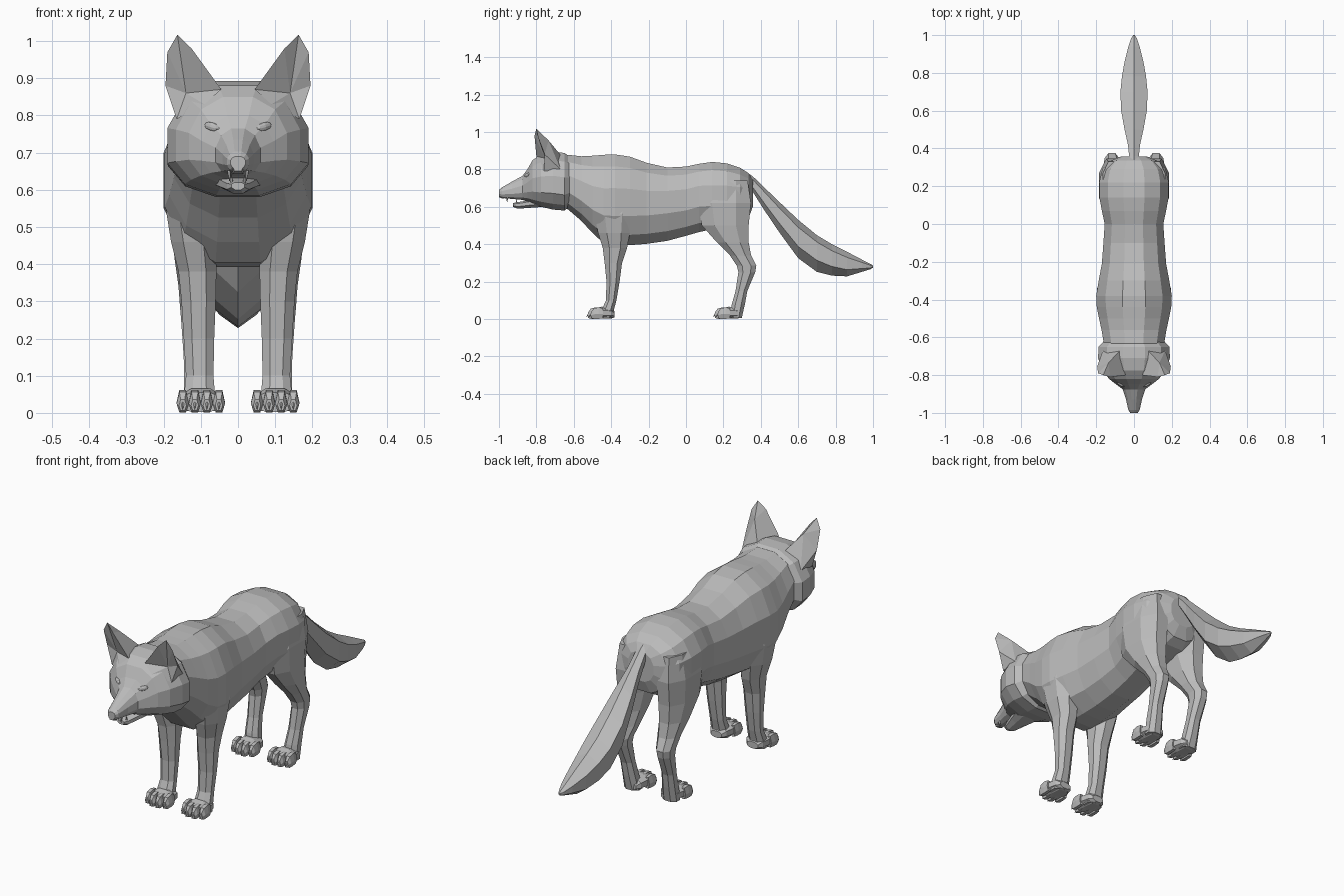
import bpy, bmesh, math
from mathutils import Vector, Matrix

fur = bpy.data.materials.new("grey fur")
fur.diffuse_color = (0.5, 0.5, 0.5, 1)


def finish(name, bm, mirror=False):
    bmesh.ops.recalc_face_normals(bm, faces=bm.faces)
    mesh = bpy.data.meshes.new(name)
    bm.to_mesh(mesh)
    bm.free()
    mesh.materials.append(fur)
    ob = bpy.data.objects.new(name, mesh)
    bpy.context.collection.objects.link(ob)
    if mirror:
        ob.modifiers.new("mirror", "MIRROR").use_mirror_merge = False
    return ob


def unit_ring(n, offset, power):
    """Rounded outline scaled to reach +-1 on both axes."""
    pts = []
    for i in range(n):
        a = 2 * math.pi * (i + offset) / n
        s, c = math.sin(a), math.cos(a)
        pts.append((math.copysign(abs(s) ** power, s), math.copysign(abs(c) ** power, c)))
    mx = max(p[0] for p in pts)
    mz = max(p[1] for p in pts)
    return [(x / mx, z / mz) for x, z in pts]


def loft(bm, rings):
    loops = [[bm.verts.new(p) for p in r] for r in rings]
    n = len(loops[0])
    for a, b in zip(loops, loops[1:]):
        for i in range(n):
            j = (i + 1) % n
            bm.faces.new((a[i], a[j], b[j], b[i]))
    bm.faces.new(loops[0])
    bm.faces.new(loops[-1])


def along_y(bm, sections, n=12, offset=0.5, power=0.9, cx=0.0):
    """Sections: y, top, bottom, half width, height of widest point."""
    unit = unit_ring(n, offset, power)
    loft(bm, [[(cx + hw * u, y, zw + v * ((top - zw) if v > 0 else (zw - bot)))
               for u, v in unit] for y, top, bot, hw, zw in sections])


def along_z(bm, sections, n=8):
    """Sections: z, y front, y back, x inner, x outer."""
    unit = unit_ring(n, 0.5, 0.9)
    loft(bm, [[((x0 + x1) / 2 + u * (x1 - x0) / 2, (y0 + y1) / 2 + v * (y1 - y0) / 2, z)
               for u, v in unit] for z, y0, y1, x0, x1 in sections])


def cone(bm, base, tip, r, n=5):
    base, tip = Vector(base), Vector(tip)
    d = tip - base
    m = Matrix.Translation((base + tip) / 2) @ d.to_track_quat("Z", "Y").to_matrix().to_4x4()
    bmesh.ops.create_cone(bm, cap_ends=True, segments=n, radius1=r, radius2=r * 0.15,
                          depth=d.length, matrix=m)


# Torso from neck to rump
bm = bmesh.new()
along_y(bm, [
    (-0.72, .86, .64, .130, .73), (-0.63, .878, .585, .160, .72),
    (-0.56, .870, .525, .172, .68), (-0.50, .873, .460, .185, .64),
    (-0.44, .878, .405, .197, .62), (-0.38, .880, .393, .200, .62),
    (-0.30, .868, .395, .187, .62), (-0.21, .835, .402, .170, .62),
    (-0.10, .810, .418, .162, .63), (0.00, .815, .445, .155, .64),
    (0.07, .830, .465, .170, .66), (0.14, .840, .480, .183, .66),
    (0.22, .832, .495, .184, .66), (0.29, .808, .515, .168, .66),
    (0.335, .780, .540, .125, .66), (0.357, .745, .60, .070, .67)])
finish("torso", bm)

# Head with muzzle and cheek ruff
bm = bmesh.new()
along_y(bm, [
    (-1.0, .690, .655, .020, .675), (-0.985, .703, .647, .030, .675),
    (-0.93, .735, .642, .042, .68), (-0.875, .765, .637, .060, .69),
    (-0.848, .800, .628, .096, .70), (-0.82, .850, .615, .132, .71),
    (-0.775, .880, .600, .167, .71), (-0.71, .893, .585, .190, .71),
    (-0.65, .888, .580, .188, .70), (-0.615, .865, .605, .155, .71)])
finish("head", bm)

# Lower jaw
bm = bmesh.new()
along_y(bm, [(-0.925, .620, .600, .018, .612), (-0.90, .625, .590, .030, .61),
             (-0.84, .635, .594, .048, .62), (-0.76, .650, .600, .07, .63)], n=8)
finish("lower_jaw", bm)

# Nose pad
bm = bmesh.new()
along_y(bm, [(-1.0, .682, .650, .017, .670), (-0.975, .690, .642, .026, .670)], n=6)
finish("nose", bm)

# Fangs
bm = bmesh.new()
cone(bm, (.024, -.955, .652), (.023, -.957, .624), .006)
cone(bm, (.017, -.905, .618), (.018, -.908, .640), .005)
finish("fangs", bm, True)

# Almond eyes
bm = bmesh.new()
m = (Matrix.Translation((.070, -.848, .769)) @ Matrix.Rotation(math.radians(35), 4, "Z")
     @ Matrix.Rotation(math.radians(-15), 4, "Y") @ Matrix.Diagonal((.026, .010, .012, 1)))
bmesh.ops.create_uvsphere(bm, u_segments=8, v_segments=6, radius=1, matrix=m)
finish("eyes", bm, True)

# Ears: rim, hollow front and ridged back
bm = bmesh.new()
rim = [(.045, -.80, .870), (.125, -.81, .980), (.163, -.80, 1.017), (.190, -.79, .970),
       (.195, -.755, .880), (.165, -.76, .790), (.090, -.81, .830)]
o = [bm.verts.new(p) for p in rim]
hollow = bm.verts.new((.14, -.755, .86))
inner, ridge, outer = [bm.verts.new(p) for p in
                       ((.07, -.665, .87), (.135, -.735, .955), (.165, -.67, .80))]
for i in range(7):
    bm.faces.new((o[i], o[(i + 1) % 7], hollow))
for f in ((o[0], inner, ridge, o[1]), (o[1], ridge, o[2]), (o[2], ridge, o[3]),
          (o[3], ridge, o[4]), (o[4], ridge, outer), (o[4], outer, o[5]),
          (inner, outer, ridge), (o[0], o[6], o[5], outer, inner)):
    bm.faces.new(f)
finish("ears", bm, True)

# Legs
bm = bmesh.new()
along_z(bm, [
    (.68, -.46, -.28, .08, .175), (.56, -.49, -.285, .07, .196), (.46, -.47, -.30, .06, .180),
    (.38, -.445, -.315, .058, .160), (.30, -.435, -.342, .060, .152),
    (.20, -.425, -.355, .064, .146), (.10, -.428, -.372, .066, .140),
    (.05, -.45, -.385, .062, .145), (.005, -.46, -.392, .060, .145)])
finish("front_legs", bm, True)

bm = bmesh.new()
along_z(bm, [
    (.74, .10, .33, .06, .165), (.62, .06, .347, .04, .186), (.50, .085, .335, .045, .180),
    (.41, .165, .335, .055, .170), (.34, .235, .348, .065, .160),
    (.285, .272, .376, .078, .156), (.25, .280, .370, .083, .153),
    (.15, .265, .328, .082, .146), (.08, .245, .315, .075, .145), (.005, .235, .298, .065, .145)])
finish("hind_legs", bm, True)

# Paws with four clawed toes each
for name, front in (("front_paws", -.53), ("hind_paws", .148)):
    bm = bmesh.new()
    along_y(bm, [(front + .04, .055, .003, .058, .025), (front + .08, .066, .003, .056, .03),
                 (front + .13, .060, .003, .045, .03), (front + .148, .040, .008, .03, .025)],
            n=8, cx=.1)
    for k in (-1.5, -.5, .5, 1.5):
        cx = .1 + k * .0325
        y = front + (.007 if abs(k) < 1 else .022)
        along_y(bm, [(y, .036, .006, .010, .02), (y + .014, .056, .001, .0165, .025),
                     (y + .040, .062, .001, .0165, .028), (y + .065, .058, .003, .013, .028)],
                n=6, cx=cx)
        cone(bm, (cx, y + .003, .026), (cx, y - .010, .010), .005)
    finish(name, bm, True)

# Tail, keeled above and below
bm = bmesh.new()
along_y(bm, [
    (0.325, .785, .730, .022, .76), (0.36, .760, .675, .026, .725), (0.42, .702, .580, .032, .655),
    (0.50, .625, .462, .050, .56), (0.60, .530, .325, .068, .45), (0.70, .448, .252, .072, .375),
    (0.78, .400, .232, .064, .33), (0.86, .360, .228, .050, .30), (0.94, .318, .252, .030, .288),
    (0.985, .295, .266, .014, .28), (1.0, .286, .274, .004, .28)], n=6, offset=0, power=1)
finish("tail", bm)
